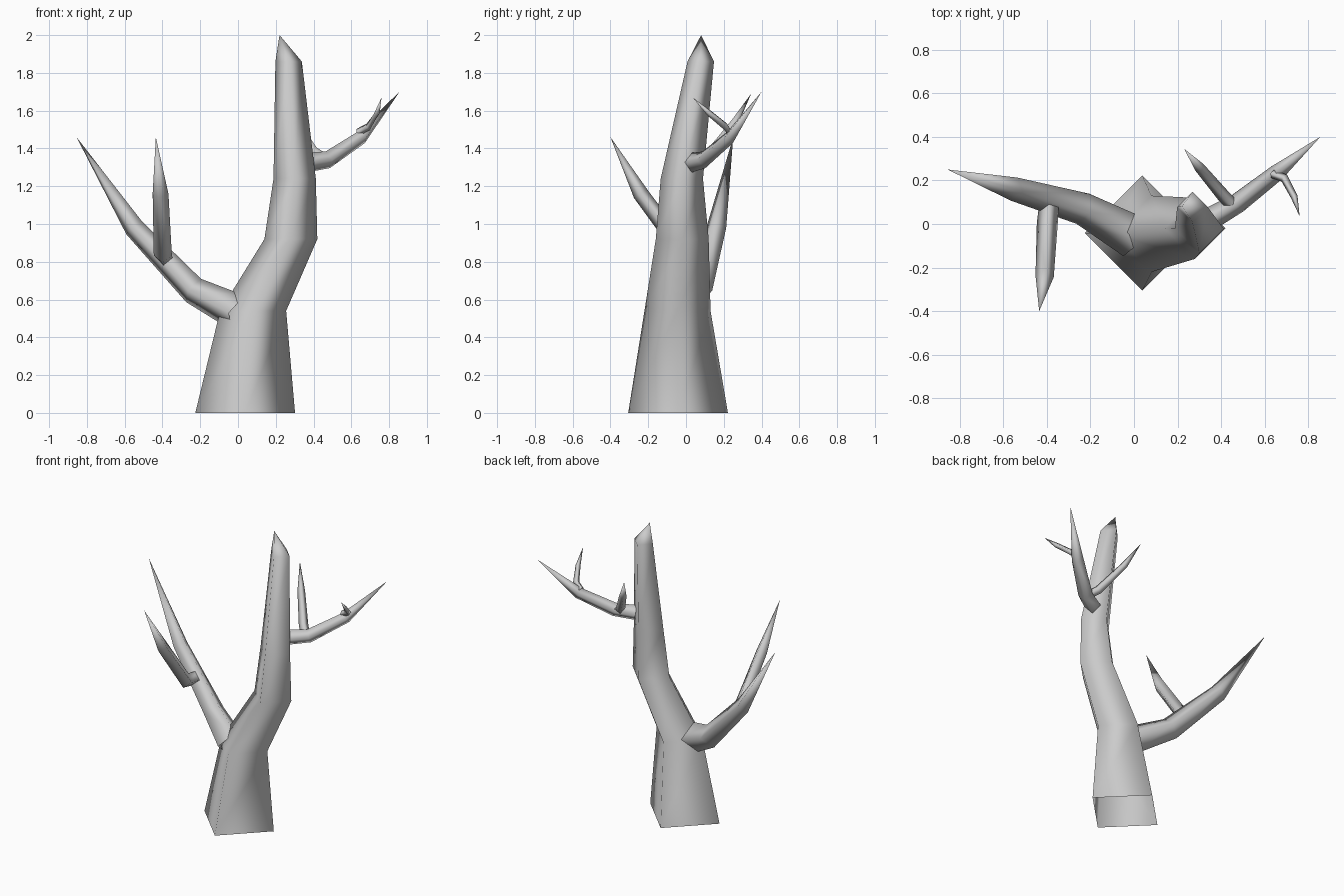
import bpy, bmesh
from mathutils import Vector

if "Cube" in bpy.data.objects:
    bpy.data.objects.remove(bpy.data.objects["Cube"])


def limb(name, rings, tip, level=False):
    """Four-sided tapering tube through (x, y, z, radius) rings, open at the base, ending in a point."""
    bm = bmesh.new()
    pts = [Vector(r[:3]) for r in rings] + [Vector(tip)]
    loops = []
    for i, r in enumerate(rings):
        if level:
            side, up = Vector((1, 0, 0)), Vector((0, 1, 0))
        else:
            t = (pts[i + 1] - pts[i]).normalized()
            if i:
                t = (t + (pts[i] - pts[i - 1]).normalized()).normalized()
            side = t.cross(Vector((0, 0, 1))).normalized()
            up = side.cross(t)
        loops.append([bm.verts.new(pts[i] + d * r[3]) for d in (side, up, -side, -up)])
    for a, b in zip(loops, loops[1:]):
        for k in range(4):
            n = (k + 1) % 4
            bm.faces.new((a[k], a[n], b[n], b[k]))
    apex = bm.verts.new(pts[-1])
    last = loops[-1]
    for k in range(4):
        bm.faces.new((last[k], last[(k + 1) % 4], apex))
    bmesh.ops.recalc_face_normals(bm, faces=bm.faces)
    for f in bm.faces:
        f.smooth = True
    mesh = bpy.data.meshes.new(name)
    bm.to_mesh(mesh)
    bm.free()
    ob = bpy.data.objects.new(name, mesh)
    bpy.context.collection.objects.link(ob)
    return ob


# Trunk: level diamond rings, bent to the right, with a broken pointed top
limb("trunk", [(0.038, -0.042, 0, 0.264), (0.08, -0.045, 0.54, 0.175),
               (0.28, -0.02, 0.92, 0.14), (0.30, -0.022, 1.24, 0.112),
               (0.268, 0.078, 1.86, 0.07)], (0.22, 0.08, 2.0), level=True)

# Large left branch and its forward twig
limb("left_branch", [(0.0, -0.06, 0.53, 0.10), (-0.235, 0.07, 0.648, 0.075),
                     (-0.55, 0.16, 0.98, 0.055)], (-0.855, 0.25, 1.46))
limb("left_twig", [(-0.39, 0.09, 0.82, 0.045), (-0.398, 0.0, 0.835, 0.048),
                   (-0.41, -0.24, 1.16, 0.042)], (-0.435, -0.40, 1.46))

# Smaller right branch and its two twigs
limb("right_branch", [(0.36, 0.03, 1.325, 0.052), (0.475, 0.095, 1.34, 0.046),
                      (0.655, 0.235, 1.46, 0.038)], (0.855, 0.40, 1.70))
limb("right_inner_twig", [(0.45, 0.09, 1.35, 0.03), (0.405, 0.135, 1.38, 0.03),
                          (0.30, 0.26, 1.54, 0.024)], (0.23, 0.345, 1.69))
limb("right_outer_twig", [(0.635, 0.23, 1.485, 0.02), (0.69, 0.21, 1.515, 0.02),
                          (0.735, 0.125, 1.585, 0.016)], (0.76, 0.035, 1.67))
